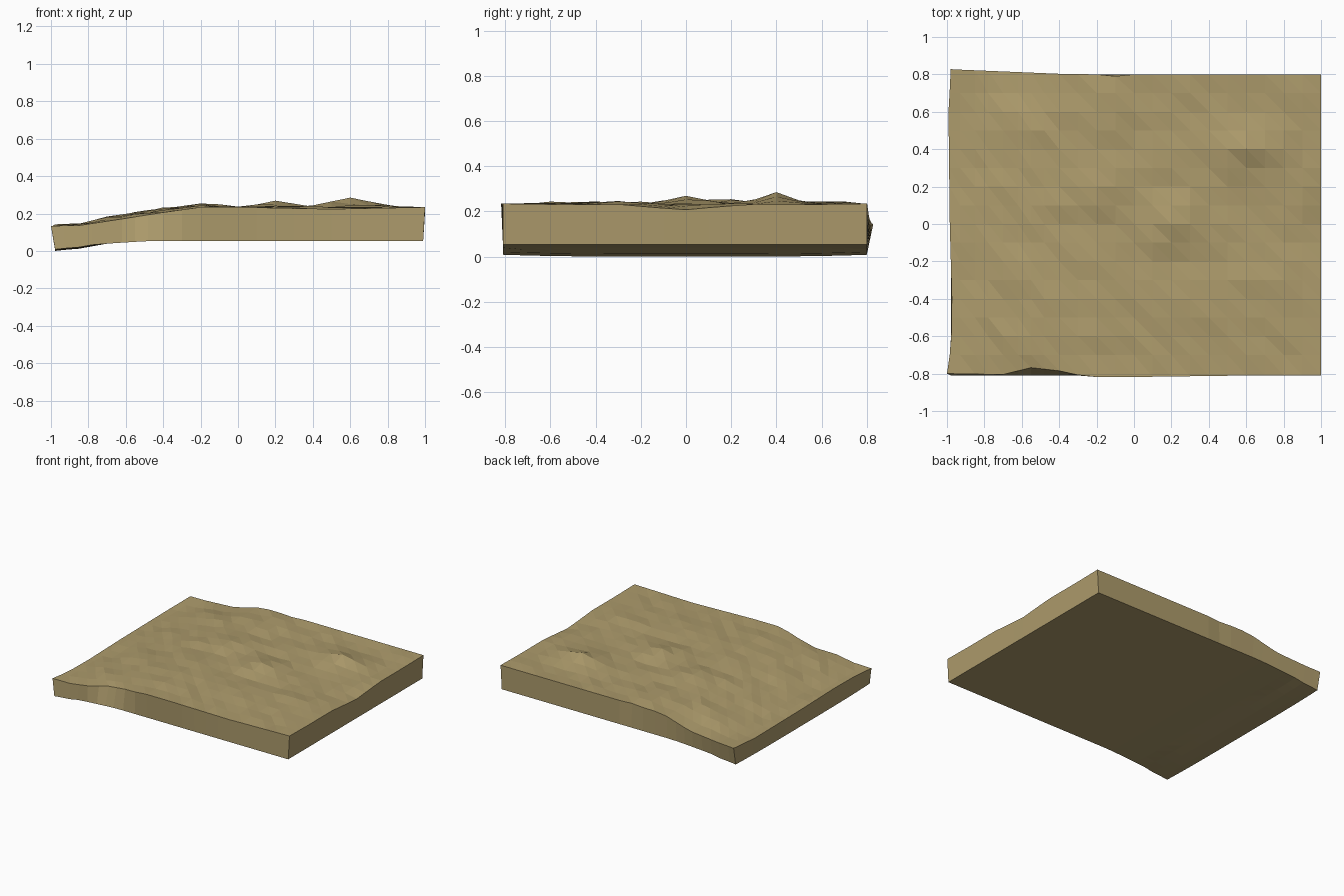
import bpy, bmesh, math, random

if "Cube" in bpy.data.objects:
    bpy.data.objects.remove(bpy.data.objects["Cube"])

random.seed(4)


def curve(pts, t):
    """Piecewise-linear lookup."""
    if t <= pts[0][0]:
        return pts[0][1]
    for (a, u), (b, v) in zip(pts, pts[1:]):
        if t <= b:
            return u + (v - u) * (t - a) / (b - a)
    return pts[-1][1]


# Height profiles along x
MIDDLE = [(-1, .138), (-.85, .147), (-.7, .183), (-.6, .193), (-.4, .23), (-.2, .244), (0, .238), (.4, .237), (1, .237)]
FRONT = [(-1, .14), (-.85, .142), (-.7, .165), (-.6, .18), (-.4, .212), (-.2, .24), (0, .24), (.5, .23), (1, .24)]
BACK = [(-1, .148), (-.85, .153), (-.6, .172), (-.36, .238), (0, .24), (1, .24)]
BELOW = [(-1, .006), (-.85, .018), (-.7, .045), (-.5, .058), (-.4, .06), (1, .06)]
# Outline wobble: front inset, back bulge, left inset
FRONT_Y = [(-1, -.80), (-.7, -.805), (-.55, -.768), (-.4, -.785), (-.25, -.818), (0, -.818), (.6, -.81), (1, -.81)]
BACK_Y = [(-1, .828), (-.4, .803), (-.2, .80), (-.1, .79), (0, .80), (1, .80)]
LEFT_X = [(-.8, -1), (-.65, -.978), (-.4, -.974), (0, -.985), (.6, -.992), (.8, -.98)]

# Bumps: x, y, height, radius x, radius y
BUMPS = [(.6, .4, .052, .26, .17), (.2, 0, .034, .24, .2), (-.22, .18, .018, .25, .2),
         (-.62, .53, .014, .2, .12), (-.62, -.22, .016, .22, .12), (.7, -.32, .016, .25, .14),
         (.3, -.45, .014, .25, .12), (-.1, .7, .012, .2, .1), (.92, .1, .008, .12, .3),
         (1, 0, -.026, .2, .3), (-.2, -.02, -.014, .25, .12), (-.6, -.72, .014, .2, .1)]

XS = [-1, -.93, -.85, -.78, -.7, -.62, -.55, -.48, -.4, -.3, -.2, -.1, 0, .1, .2, .3, .4, .5, .6, .7, .8, .9, 1]
YS = [-.8 + .1 * j for j in range(17)]


def top_height(x, y):
    f = max(0, 1 - (y + .8) / .2)
    b = max(0, 1 - (.8 - y) / .2)
    z = curve(MIDDLE, x) * (1 - f - b) + curve(FRONT, x) * f + curve(BACK, x) * b
    for cx, cy, h, rx, ry in BUMPS:
        d = math.hypot((x - cx) / rx, (y - cy) / ry)
        z += h * max(0, 1 - d) * (1 - f) * (1 - b)
    if f + b < .9 and abs(x) < .95:
        z += random.uniform(-.006, .006)
    return z


def place(x, y, z, top):
    """Warp the regular grid to the wobbly outline."""
    fy, by = (curve(FRONT_Y, x), curve(BACK_Y, x)) if top else (-.81, .80)
    lx = curve(LEFT_X, y) if top else -.978
    py = fy + (by - fy) * (y + .8) / 1.6
    if abs(y) < .75:  # the wobble only affects the rim
        py = y
    px = x if x > -.99 else lx
    return (px if x < .99 or top else .99, py, z)


# Ground slab: top relief, draped underside and side walls
bm = bmesh.new()
top = [[bm.verts.new(place(x, y, top_height(x, y), True)) for y in YS] for x in XS]
low = [[bm.verts.new(place(x, y, curve(BELOW, x) + (.008 * abs(y / .8) ** 4 if x < -.75 else 0), False))
        for y in YS] for x in XS]
nx, ny = len(XS), len(YS)
for i in range(nx - 1):
    for j in range(ny - 1):
        for g in (top, low):
            a, b, c, d = g[i][j], g[i + 1][j], g[i + 1][j + 1], g[i][j + 1]
            bm.faces.new((a, b, d))
            bm.faces.new((b, c, d))
rim = ([(i, 0) for i in range(nx - 1)] + [(nx - 1, j) for j in range(ny - 1)]
       + [(i, ny - 1) for i in range(nx - 1, 0, -1)] + [(0, j) for j in range(ny - 1, 0, -1)])
for (i, j), (k, l) in zip(rim, rim[1:] + rim[:1]):
    bm.faces.new((low[i][j], low[k][l], top[k][l], top[i][j]))
bmesh.ops.recalc_face_normals(bm, faces=bm.faces)
zmin = min(v.co.z for v in bm.verts)
bmesh.ops.translate(bm, verts=bm.verts, vec=(0, 0, -zmin))
mesh = bpy.data.meshes.new("ground_slab")
bm.to_mesh(mesh)
bm.free()

sand = bpy.data.materials.new("sand")
sand.diffuse_color = (.42, .33, .15, 1)
sand.use_nodes = True
sand.node_tree.nodes["Principled BSDF"].inputs["Base Color"].default_value = sand.diffuse_color
mesh.materials.append(sand)
slab = bpy.data.objects.new("ground_slab", mesh)
bpy.context.collection.objects.link(slab)
